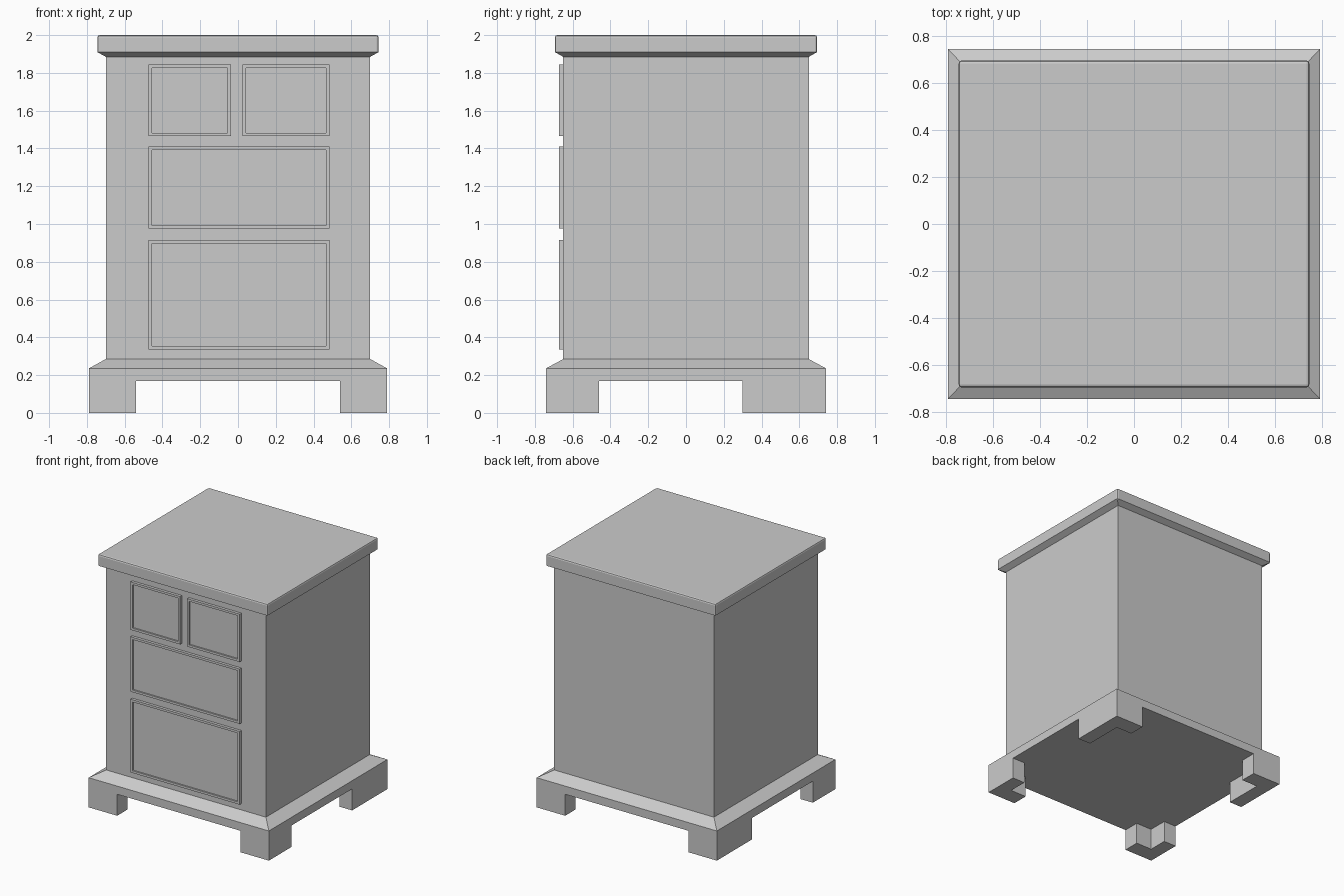
import bpy, bmesh

if "Cube" in bpy.data.objects:
    bpy.data.objects.remove(bpy.data.objects["Cube"])


def finish(name, bm):
    bmesh.ops.recalc_face_normals(bm, faces=bm.faces)
    mesh = bpy.data.meshes.new(name)
    bm.to_mesh(mesh)
    bm.free()
    obj = bpy.data.objects.new(name, mesh)
    bpy.context.collection.objects.link(obj)
    return obj


def loft(name, rings):
    """Skin stacked rectangles given as (half width, half depth, height)."""
    bm = bmesh.new()
    loops = [[bm.verts.new((sx * w, sy * d, z))
              for sx, sy in ((-1, -1), (1, -1), (1, 1), (-1, 1))]
             for w, d, z in rings]
    for a, b in zip(loops, loops[1:]):
        for i in range(4):
            j = (i + 1) % 4
            bm.faces.new((a[i], a[j], b[j], b[i]))
    bm.faces.new(loops[0])
    bm.faces.new(loops[-1])
    return finish(name, bm)


def prism(name, outline, height):
    bm = bmesh.new()
    face = bm.faces.new([bm.verts.new((x, y, 0)) for x, y in outline])
    top = bmesh.ops.extrude_face_region(bm, geom=[face])["geom"]
    bmesh.ops.translate(bm, vec=(0, 0, height),
                        verts=[v for v in top if isinstance(v, bmesh.types.BMVert)])
    return finish(name, bm)


def drawer(name, x0, x1, z0, z1):
    """Raised drawer front with a narrow rim around a sunken panel."""
    front, back, rim, sink = -0.672, -0.645, 0.018, 0.012
    bm = bmesh.new()

    def ring(inset, y):
        a, b, c, d = x0 + inset, x1 - inset, z0 + inset, z1 - inset
        return [bm.verts.new(p) for p in ((a, y, c), (b, y, c), (b, y, d), (a, y, d))]

    loops = [ring(0, back), ring(0, front), ring(rim, front), ring(rim, front + sink)]
    for a, b in zip(loops, loops[1:]):
        for i in range(4):
            j = (i + 1) % 4
            bm.faces.new((a[i], a[j], b[j], b[i]))
    bm.faces.new(loops[0])
    bm.faces.new(loops[-1])
    return finish(name, bm)


# Cabinet carcass
loft("cabinet_body", [(0.70, 0.65, 0.27), (0.70, 0.65, 1.90)])

# Overhanging top with a sloped underside and softened edges
top = loft("top_slab", [(0.70, 0.65, 1.885), (0.744, 0.694, 1.91), (0.744, 0.694, 2.0)])
bevel = top.modifiers.new("soft_edges", "BEVEL")
bevel.width = 0.012
bevel.segments = 2
bevel.limit_method = "ANGLE"
bevel.angle_limit = 1.2

# Plinth with a sloped upper moulding
loft("plinth", [(0.79, 0.742, 0.17), (0.79, 0.742, 0.235), (0.70, 0.65, 0.285)])

# L-shaped bracket feet, longer along the sides at the back
for side, sx in (("left", -1), ("right", 1)):
    for end, sy, reach in (("front", -1, 0.46), ("back", 1, 0.30)):
        X, Y, t = 0.79, 0.742, 0.11
        shape = [(X, Y), (0.54, Y), (0.54, Y - t - 0.02), (X - t, Y - t - 0.02),
                 (X - t, reach), (X, reach)]
        prism(f"{end}_{side}_foot", [(sx * x, sy * y) for x, y in shape], 0.17)

# Drawer fronts
drawer("upper_left_drawer", -0.473, -0.038, 1.465, 1.845)
drawer("upper_right_drawer", 0.025, 0.485, 1.465, 1.845)
drawer("middle_drawer", -0.473, 0.485, 0.975, 1.41)
drawer("lower_drawer", -0.473, 0.485, 0.335, 0.915)
